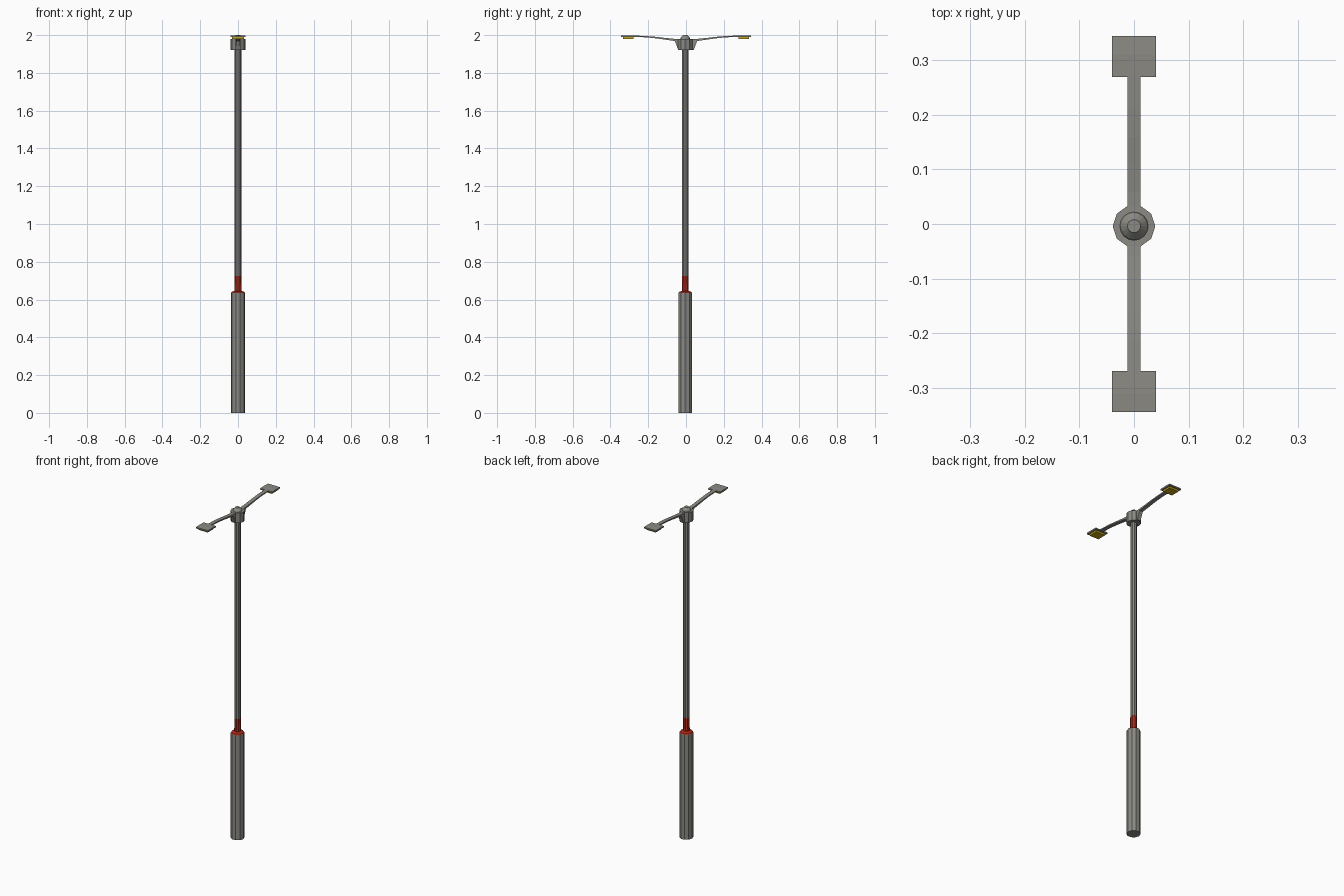
import bpy, bmesh, math

if "Cube" in bpy.data.objects:
    bpy.data.objects.remove(bpy.data.objects["Cube"])

def mat(name, c):
    m = bpy.data.materials.new(name)
    m.diffuse_color = (*c, 1)
    m.use_nodes = True
    m.node_tree.nodes["Principled BSDF"].inputs["Base Color"].default_value = m.diffuse_color
    return m

GREY = mat("warm_grey", (0.26, 0.255, 0.23))
RED = mat("red_band", (0.45, 0.025, 0.01))
YELLOW = mat("lamp_yellow", (0.55, 0.38, 0.01))
PY = -0.004  # pole axis sits slightly off the arm centre

def make(name, verts, faces, m):
    me = bpy.data.meshes.new(name)
    me.from_pydata(verts, [], faces)
    bm = bmesh.new()
    bm.from_mesh(me)
    bmesh.ops.recalc_face_normals(bm, faces=bm.faces)
    bm.to_mesh(me)
    bm.free()
    me.materials.append(m)
    ob = bpy.data.objects.new(name, me)
    bpy.context.collection.objects.link(ob)
    return ob

def lathe(name, prof, n, m):
    """Turned solid from (radius, z) rings, capped at both ends."""
    v = [(r * math.cos(2 * math.pi * i / n), PY + r * math.sin(2 * math.pi * i / n), z)
         for r, z in prof for i in range(n)]
    f = [(k * n + i, k * n + (i + 1) % n, (k + 1) * n + (i + 1) % n, (k + 1) * n + i)
         for k in range(len(prof) - 1) for i in range(n)]
    f += [tuple(range(n)), tuple(range((len(prof) - 1) * n, len(prof) * n))]
    return make(name, v, f, m)

def ribbon(name, pts, side, m):
    """Solid swept along y from (y, half width, bottom z, top z) stations."""
    v, f = [], []
    for y, w, b, t in pts:
        v += [(-w, side * y, b), (w, side * y, b), (w, side * y, t), (-w, side * y, t)]
    for k in range(len(pts) - 1):
        f += [(4 * k + i, 4 * k + (i + 1) % 4, 4 * k + 4 + (i + 1) % 4, 4 * k + 4 + i)
              for i in range(4)]
    e = 4 * (len(pts) - 1)
    f += [(0, 1, 2, 3), (e, e + 1, e + 2, e + 3)]
    return make(name, v, f, m)

# Mast
lathe("base_column", [(0.038, 0), (0.038, 0.635)], 10, GREY)
lathe("red_collar", [(0.038, 0.635), (0.034, 0.641), (0.0185, 0.646), (0.0175, 0.725)], 10, RED)
lathe("pole", [(0.0175, 0.725), (0.0175, 1.93)], 10, GREY)

# Head collar and cap
lathe("head_collar", [(0.039, 1.92), (0.039, 1.98)], 10, GREY)
cap = lathe("cap", [(0.026, 1.98), (0.024, 1.987), (0.013, 1.998), (0.012, 2.0)], 16, GREY)

# Arms, brackets and lamps on both sides
for side, tag in ((1, "back"), (-1, "front")):
    ribbon("arm_" + tag, [(0.02, 0.0115, 1.967, 1.978), (0.06, 0.0115, 1.969, 1.980),
                          (0.11, 0.0115, 1.976, 1.985), (0.16, 0.0115, 1.983, 1.991),
                          (0.21, 0.0115, 1.988, 1.995), (0.275, 0.0115, 1.991, 1.998)], side, GREY)
    ribbon("bracket_" + tag, [(0.02, 0.0115, 1.921, 1.975), (0.041, 0.0115, 1.921, 1.975),
                              (0.048, 0.0115, 1.940, 1.975), (0.060, 0.0115, 1.970, 1.976)], side, GREY)
    ribbon("lamp_head_" + tag, [(0.27, 0.0405, 1.990, 1.998), (0.31, 0.0405, 1.990, 1.999),
                                (0.345, 0.0405, 1.990, 1.998)], side, GREY)
    ribbon("lamp_glass_" + tag, [(0.279, 0.031, 1.980, 1.991), (0.334, 0.031, 1.980, 1.991)], side, YELLOW)
